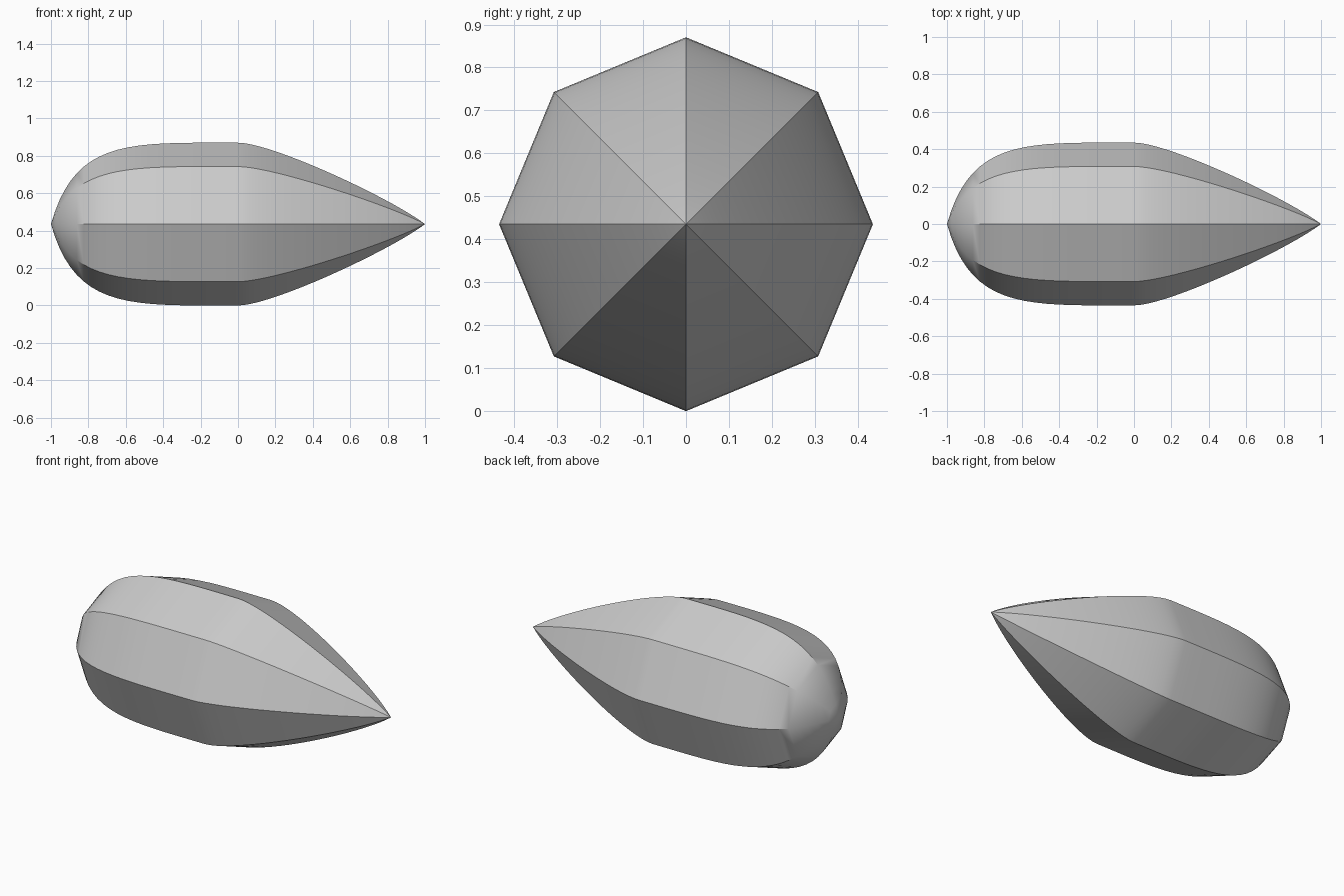
import bpy, bmesh, math
from mathutils import Vector
from mathutils.geometry import interpolate_bezier

if "Cube" in bpy.data.objects:
    bpy.data.objects.remove(bpy.data.objects["Cube"])

R = 0.435      # ridge radius, also the height of the axis
SIDES = 8

# Half profile (x, radius): blunt rounded tail, then long tapered nose
tail = interpolate_bezier(Vector((-1, 0)), Vector((-0.87, 0.46)),
                          Vector((-0.58, R)), Vector((0, R)), 20)
nose = interpolate_bezier(Vector((0, R)), Vector((0.18, R)),
                          Vector((0.81, 0.143)), Vector((1, 0)), 20)
profile = list(tail) + list(nose)[1:]

# Loft the profile around the x axis with eight flat sides
bm = bmesh.new()
start = bm.verts.new((-1, 0, R))
end = bm.verts.new((1, 0, R))
rings = []
for x, r in profile[1:-1]:
    angles = [2 * math.pi * i / SIDES for i in range(SIDES)]
    rings.append([bm.verts.new((x, r * math.cos(a), R + r * math.sin(a))) for a in angles])
for i in range(SIDES):
    j = (i + 1) % SIDES
    bm.faces.new((start, rings[0][j], rings[0][i]))
    bm.faces.new((end, rings[-1][i], rings[-1][j]))
    for a, b in zip(rings, rings[1:]):
        bm.faces.new((a[i], a[j], b[j], b[i]))
bmesh.ops.recalc_face_normals(bm, faces=bm.faces)
mesh = bpy.data.meshes.new("faceted_body")
bm.to_mesh(mesh)
bm.free()

body = bpy.data.objects.new("faceted_body", mesh)
bpy.context.collection.objects.link(body)
grey = bpy.data.materials.new("light grey")
grey.diffuse_color = (0.6, 0.6, 0.6, 1)
grey.use_nodes = True
grey.node_tree.nodes["Principled BSDF"].inputs["Base Color"].default_value = grey.diffuse_color
mesh.materials.append(grey)

# Smooth along the length, crisp along the ridges
bpy.context.view_layer.objects.active = body
body.select_set(True)
bpy.ops.object.shade_smooth_by_angle(angle=math.radians(30))
